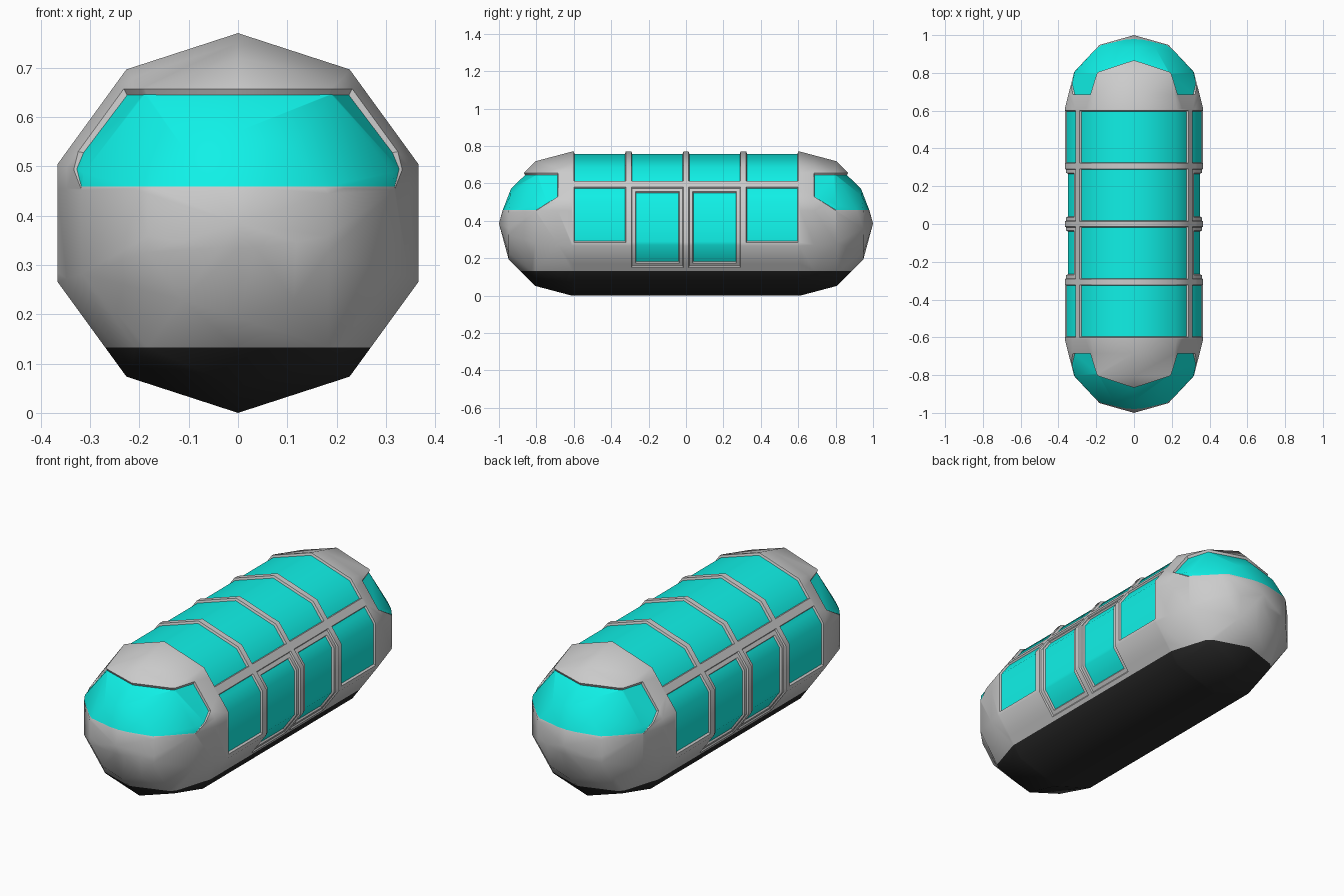
import bpy, bmesh, math
from mathutils import Vector

if "Cube" in bpy.data.objects:
    bpy.data.objects.remove(bpy.data.objects["Cube"])

R, HALF = 0.385, 0.61          # hull radius, half length of the straight middle
GREY, GLASS, KEEL = 0, 1, 2
KEEL_Z = 0.133

bm = bmesh.new()

# capsule hull: ten-sided rings closed by a pole at each end
profile = [(-HALF - 0.39 * math.sin(math.radians(a)), R * math.cos(math.radians(a))) for a in (60, 30, 0)]
profile += [(-y, r) for y, r in reversed(profile)]
rings = []
for y, r in profile:
    angles = [math.radians(90 + 36 * i) for i in range(10)]
    rings.append([bm.verts.new((r * math.cos(t), y, R + r * math.sin(t))) for t in angles])
for a, b in zip(rings, rings[1:]):
    for i in range(10):
        j = (i + 1) % 10
        bm.faces.new((a[i], a[j], b[j], b[i]))
for ring, y in ((rings[0], -1), (rings[-1], 1)):
    pole = bm.verts.new((0, y, R))
    for i in range(10):
        bm.faces.new((ring[i], ring[(i + 1) % 10], pole))
bmesh.ops.recalc_face_normals(bm, faces=bm.faces)


def cut(co, no, where):
    """Split the faces that pass the test along a plane."""
    faces = [f for f in bm.faces if where(f.calc_center_median())]
    edges = {e for f in faces for e in f.edges}
    verts = {v for f in faces for v in f.verts}
    bmesh.ops.bisect_plane(bm, geom=faces + list(edges) + list(verts),
                           dist=1e-5, plane_co=co, plane_no=no)


def recess(test, sink, mat=None):
    """Sink the regions that pass the test, leaving a thin grey rim."""
    faces = [f for f in bm.faces if test(f.calc_center_median())]
    rim = bmesh.ops.inset_region(bm, faces=faces, thickness=0.004,
                                 use_even_offset=True)["faces"]
    for f in rim:
        f.material_index = GREY
    for v in {v for f in faces for v in f.verts}:
        sink(v)
    if mat is not None:
        for f in faces:
            f.material_index = mat


def middle(c):
    return abs(c.y) < HALF - 0.003


def sink_to_axis(amount):
    def sink(v):
        v.co.x *= 1 - amount
        v.co.z = R + (v.co.z - R) * (1 - amount)
    return sink


# dark keel along the bottom
cut((0, 0, KEEL_Z), (0, 0, 1), lambda c: True)
for f in bm.faces:
    if f.calc_center_median().z < KEEL_Z:
        f.material_index = KEEL

# panel lines of the middle section
cut((0, 0.6, 0), (0, 1, 0), middle)
cut((0, -0.6, 0), (0, 1, 0), middle)
for z in (0.15, 0.17, 0.285, 0.56, 0.58, 0.612):
    cut((0, 0, z), (0, 0, 1), middle)
for y in (0.014, 0.035, 0.27, 0.292, 0.322):
    for s in (1, -1):
        cut((0, s * y, 0), (0, 1, 0), middle)

# end window outlines: upper, lower, rear and slanted corner lines
WIN_LOW, WIN_TOP, WIN_REAR = 0.455, 0.657, 0.685
for s in (1, -1):
    def end(c, s=s):
        return c.y * s > HALF
    for z in (WIN_LOW, WIN_TOP):
        cut((0, 0, z), (0, 0, 1), end)
    cut((0, s * WIN_REAR, 0), (0, 1, 0), end)
    cut((0, s * 0.80, WIN_LOW), (0, s * 0.075, 0.115), end)


def roof_window(c):
    a = abs(c.y)
    return c.z > 0.612 and (0.014 < a < 0.292 or 0.322 < a < 0.6)


def side_window(c):
    return 0.322 < abs(c.y) < 0.6 and 0.285 < c.z < 0.58


def door(c):
    return 0.014 < abs(c.y) < 0.292 and 0.15 < c.z < 0.58


def door_window(c):
    return 0.035 < abs(c.y) < 0.27 and 0.168 < c.z < 0.558


def end_window(c):
    a = abs(c.y)
    return (a > WIN_REAR and WIN_LOW < c.z < WIN_TOP
            and 0.075 * (a - 0.80) + 0.115 * (c.z - WIN_LOW) > 0)


def sink_end(v):
    # flush at the sill, deepest under the brow
    t = min(1, max(0, (v.co.z - WIN_LOW) / 0.1))
    centre = Vector((0, math.copysign(HALF, v.co.y), R))
    v.co = centre + (v.co - centre) * (1 - 0.035 * t)


# recessed glass and doors
recess(roof_window, sink_to_axis(0.03), GLASS)
recess(side_window, sink_to_axis(0.025), GLASS)
recess(door, sink_to_axis(0.02))
recess(door_window, sink_to_axis(0.025), GLASS)
recess(end_window, sink_end, GLASS)

mesh = bpy.data.meshes.new("transit_pod")
bm.to_mesh(mesh)
bm.free()
pod = bpy.data.objects.new("transit_pod", mesh)
bpy.context.collection.objects.link(pod)

# materials: plain grey hull, cyan glass, dark keel
mesh.materials.append(None)
for name, colour in (("glass", (0.005, 0.88, 0.8, 1)), ("keel", (0.022, 0.022, 0.022, 1))):
    m = bpy.data.materials.new(name)
    m.diffuse_color = colour
    m.use_nodes = True
    m.node_tree.nodes["Principled BSDF"].inputs["Base Color"].default_value = m.diffuse_color
    mesh.materials.append(m)

bpy.context.view_layer.objects.active = pod
pod.select_set(True)
bpy.ops.object.shade_smooth_by_angle(angle=math.radians(40))
